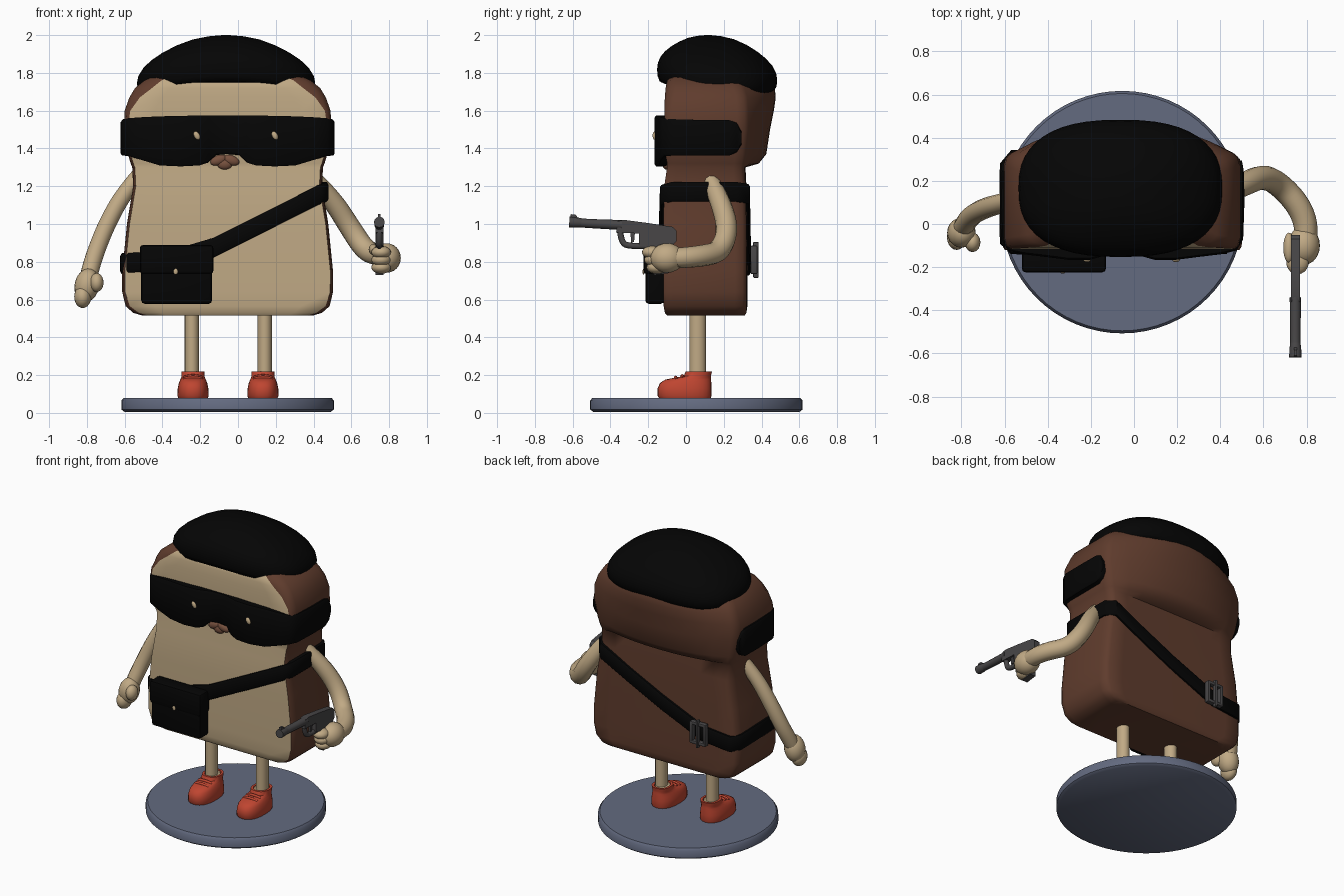
import bpy, bmesh, math
from mathutils import Vector

if "Cube" in bpy.data.objects:
    bpy.data.objects.remove(bpy.data.objects["Cube"])

CX = -0.055


def mat(name, r, g, b):
    m = bpy.data.materials.new(name)
    m.diffuse_color = (r, g, b, 1)
    m.use_nodes = True
    m.node_tree.nodes["Principled BSDF"].inputs["Base Color"].default_value = m.diffuse_color
    return m


CREAM = mat("cream crumb", 0.53, 0.40, 0.235)
CRUST = mat("brown crust", 0.115, 0.045, 0.026)
BLACK = mat("black cloth", 0.0015, 0.0015, 0.0015)
RED = mat("red shoe", 0.52, 0.06, 0.03)
SLATE = mat("slate base", 0.125, 0.145, 0.215)
METAL = mat("dark metal", 0.065, 0.062, 0.064)
MOUTH = mat("mouth brown", 0.19, 0.085, 0.05)


def finish(name, bm, *mats, angle=40):
    bmesh.ops.recalc_face_normals(bm, faces=bm.faces[:])
    me = bpy.data.meshes.new(name)
    bm.to_mesh(me)
    bm.free()
    for m in mats:
        me.materials.append(m)
    me.polygons.foreach_set("use_smooth", [True] * len(me.polygons))
    me.set_sharp_from_angle(angle=math.radians(angle))
    ob = bpy.data.objects.new(name, me)
    bpy.context.collection.objects.link(ob)
    return ob


def loft(name, rings, *mats, rule=None, angle=40, loop=False):
    """Skin a stack of equal-length closed rings; rule(column, row) picks the material."""
    bm = bmesh.new()
    vs = [[bm.verts.new(p) for p in r] for r in rings]
    n = len(vs[0])
    pairs = list(zip(vs, vs[1:])) + ([(vs[-1], vs[0])] if loop else [])
    for j, (a, b) in enumerate(pairs):
        for i in range(n):
            k = (i + 1) % n
            f = bm.faces.new((a[i], a[k], b[k], b[i]))
            f.material_index = rule(i, j) if rule else 0
    if not loop:
        for r in (vs[0], vs[-1]):
            bm.faces.new(r).material_index = 1 if rule else 0
    return finish(name, bm, *mats, angle=angle)


def oval(cx, cy, hx, hy, z, n=2.0, count=40, tilt=0.0, droop=0.0):
    pts = []
    for i in range(count):
        a = 2 * math.pi * i / count
        c, s = math.cos(a), math.sin(a)
        x = math.copysign(abs(c) ** (2 / n), c) * hx
        y = math.copysign(abs(s) ** (2 / n), s) * hy
        pts.append((cx + x, cy + y, z + tilt * y - droop * x * x))
    return pts


def band(name, path, thick, m, loop=False):
    """Cloth band: path of (x, y, top, bottom), clockwise from above, on its outer side."""
    rings, n = [], len(path)
    for i, (x, y, zt, zb) in enumerate(path):
        a = path[(i - 1) % n if loop else max(i - 1, 0)]
        b = path[(i + 1) % n if loop else min(i + 1, n - 1)]
        t = Vector((b[0] - a[0], b[1] - a[1])).normalized()
        ix, iy = x + t.y * thick, y - t.x * thick
        mx, my = x + t.y * 0.008, y - t.x * 0.008
        rings.append([(ix, iy, zb), (mx, my, zb), (x, y, zb + .012),
                      (x, y, zt - .012), (mx, my, zt), (ix, iy, zt)])
    return loft(name, rings, m, loop=loop, angle=50)


def box(name, c, size, m, bevel=0.01):
    bm = bmesh.new()
    bmesh.ops.create_cube(bm, size=1)
    for v in bm.verts:
        v.co = Vector(c) + Vector([v.co[i] * size[i] for i in range(3)])
    bmesh.ops.bevel(bm, geom=bm.edges[:], offset=bevel, segments=2, affect='EDGES', profile=0.5)
    return finish(name, bm, m)


def ball(name, c, r, m, rot=(0, 0, 0)):
    bm = bmesh.new()
    bmesh.ops.create_uvsphere(bm, u_segments=20, v_segments=12, radius=1)
    for v in bm.verts:
        v.co = Vector([v.co[i] * r[i] for i in range(3)])
    ob = finish(name, bm, m)
    ob.location, ob.rotation_euler = c, rot
    return ob


def tube(name, pts, m, depth):
    """Round tube through (x, y, z, radius factor)."""
    cu = bpy.data.curves.new(name, 'CURVE')
    cu.dimensions = '3D'
    cu.bevel_depth, cu.bevel_resolution, cu.use_fill_caps = depth, 4, True
    sp = cu.splines.new('NURBS')
    sp.points.add(len(pts) - 1)
    for p, (x, y, z, r) in zip(sp.points, pts):
        p.co, p.radius = (x, y, z, 1), r
    sp.order_u, sp.use_endpoint_u, sp.resolution_u = 3, True, 6
    cu.materials.append(m)
    ob = bpy.data.objects.new(name, cu)
    bpy.context.collection.objects.link(ob)
    bpy.ops.object.select_all(action='DESELECT')
    ob.select_set(True)
    bpy.context.view_layer.objects.active = ob
    bpy.ops.object.convert(target='MESH')
    return ob


def prism(name, outline, x, w, m):
    return loft(name, [[(x + s * w / 2, y, z) for y, z in outline] for s in (-1, 1)], m, angle=25)


# Display base
loft("base", [oval(CX, .055, r, r, z, count=64) for r, z in
              ((.545, 0.005), (.562, .017), (.562, .065), (.55, .08))], SLATE)

# Bread body: z, half width, front y, back edge y, back middle y, crust rim width
levels = [(.515, .45, -.10, .31, .31, .03), (.53, .50, -.112, .32, .32, .03),
          (.565, .54, -.118, .32, .325, .022), (.64, .558, -.12, .32, .325, .015),
          (.75, .558, -.12, .32, .325, .014), (1.0, .533, -.12, .32, .32, .014),
          (1.2, .50, -.115, .315, .32, .014), (1.30, .505, -.10, .31, .315, .014),
          (1.32, .513, -.10, .315, .385, .014), (1.37, .528, -.11, .32, .425, .014),
          (1.5, .55, -.115, .33, .445, .02), (1.6, .545, -.115, .33, .465, .03),
          (1.67, .52, -.112, .325, .475, .055), (1.72, .49, -.108, .31, .47, .09),
          (1.76, .44, -.10, .29, .45, .09), (1.80, .35, -.05, .25, .40, .09),
          (1.85, .25, .0, .2, .33, .09)]


def slice_ring(z, hw, yf, ye, ym, c):
    ch = hw - c
    front = [(ch * (i / 4 - 1), yf) for i in range(9)]
    right = [(hw - c * .35, yf + .015), (hw, yf + .05), (hw, ye - .06), (hw - .012, ye - .02)]
    bw = hw - .035
    back = [(-bw * t, ye + (ym - ye) * (1 - abs(t) ** 2.2)) for t in [i / 5 - 1 for i in range(11)]]
    left = [(-x, y) for x, y in reversed(right)]
    return [(CX + x, y, z) for x, y in front + right + back + left]


loft("bread_body", [slice_ring(*l) for l in levels], CREAM, CRUST,
     rule=lambda i, j: 0 if i < 8 else 1, angle=50)

# Knitted cap, drooping at the sides and back
cap = [(.86, 1.735), (.95, 1.73), (.99, 1.755), (1.0, 1.79), (.985, 1.825), (.93, 1.862),
       (.84, 1.895), (.72, 1.926), (.56, 1.957), (.38, 1.982), (.2, 1.995), (.04, 2.0)]
loft("cap", [oval(CX - .008, .165 - .05 * (1 - s), .472 * s, .318 * s, z, 2.5, 48, -.09 * s, .2)
             for s, z in cap], BLACK, angle=70)

# Eye mask wrapped round the front and sides
half = [(.06, -.138, 1.575, 1.365), (.10, -.152, 1.575, 1.325), (.15, -.166, 1.575, 1.31),
        (.25, -.166, 1.572, 1.305), (.36, -.152, 1.57, 1.31), (.46, -.14, 1.565, 1.34),
        (.53, -.123, 1.56, 1.36), (.561, -.07, 1.555, 1.362), (.567, .1, 1.55, 1.362),
        (.565, .23, 1.55, 1.362), (.56, .27, 1.535, 1.38), (.555, .295, 1.49, 1.42)]
band("eye_mask", [(CX + x, y, t, b) for x, y, t, b in reversed(half)] +
     [(CX - .005, -.134, 1.575, 1.37)] + [(CX - x, y, t, b) for x, y, t, b in half], .05, BLACK)
for x, y in ((-.218, -.166), (.195, -.166)):
    ball("eye", (x, y, 1.468), (.015, .011, .024), CREAM, (0, -.5, 0))

# Mouth: two lobes meeting in a point below
for s in (-1, 1):
    ball("mouth_lobe", (-.07 + s * .033, -.106, 1.338), (.046, .02, .026), MOUTH, (0, s * .35, 0))
ball("mouth_point", (-.07, -.104, 1.318), (.04, .021, .03), MOUTH)

# Shoulder strap: x, y, centre height
strap = [(.475, .27, 1.17), (.478, .1, 1.17), (.478, -.08, 1.17), (.43, -.138, 1.155),
         (.15, -.142, 1.015), (-.13, -.142, .875), (-.35, -.142, .81), (-.57, -.14, .795),
         (-.622, -.09, .795), (-.624, .1, .79), (-.622, .28, .785), (-.57, .342, .78),
         (-.36, .345, .80), (-.05, .342, .93), (.2, .34, 1.05), (.42, .338, 1.16)]
band("strap", [(x, y, z + .052, z - .052) for x, y, z in strap], .04, BLACK, loop=True)

# Buckle at the back
for s in (-1, 1):
    box("buckle_side", (-.35 + s * .05, .36, .81), (.022, .035, .15), METAL, .006)
    box("buckle_bar", (-.35, .36, .81 + s * .065), (.12, .035, .022), METAL, .006)
box("buckle_prong", (-.35, .37, .81), (.018, .03, .19), METAL, .006)

# Belt pouch with flap and stud
box("pouch", (-.325, -.165, .73), (.375, .10, .305), BLACK, .018)
box("pouch_flap", (-.325, -.172, .812), (.39, .105, .155), BLACK, .018)
ball("pouch_stud", (-.33, -.224, .748), (.012, .006, .016), CREAM)

# Left arm and hand
tube("left_arm", [(-.50, .13, 1.29, .8), (-.60, .10, 1.17, .9), (-.69, .075, 1.01, .95),
                  (-.755, .04, .85, .95), (-.79, -.01, .73, .95), (-.80, -.03, .68, .9)], CREAM, .05)
ball("left_palm", (-.80, -.04, .675), (.065, .07, .09), CREAM, (0, .2, 0))
ball("left_fingers", (-.822, -.06, .615), (.045, .06, .06), CREAM)
ball("left_thumb", (-.748, -.085, .69), (.036, .045, .05), CREAM)

# Right arm and hand
tube("right_arm", [(.41, .13, 1.23, .8), (.50, .18, 1.13, .95), (.60, .225, .97, 1),
                   (.68, .18, .85, 1), (.77, .08, .83, 1), (.805, -.03, .82, .95),
                   (.79, -.10, .82, .9)], CREAM, .057)
ball("right_palm", (.787, -.10, .82), (.075, .09, .078), CREAM)
for i in range(3):
    ball("right_finger", (.758, -.178 + .012 * i, .85 - .04 * i), (.052, .055, .034), CREAM)
ball("right_thumb", (.718, -.11, .865), (.026, .07, .03), CREAM)

# Pistol
GX = .748
prism("pistol_frame", [(-.37, .955), (-.36, 1.015), (-.33, 1.022), (-.2, 1.005), (-.07, .985),
                       (-.05, .965), (-.05, .91), (-.08, .88), (-.09, .74), (-.17, .73),
                       (-.19, .875), (-.25, .885), (-.25, .95)], GX, .042, METAL)
tube("pistol_barrel", [(GX, -.34, .995, 1.1), (GX, -.48, 1.0, 1), (GX, -.56, 1.006, 1)], METAL, .024)
tube("pistol_muzzle", [(GX, -.55, 1.006, .9), (GX, -.58, 1.008, 1.1), (GX, -.618, 1.01, 1.1)], METAL, .026)
prism("pistol_sight", [(-.615, 1.03), (-.61, 1.052), (-.585, 1.05), (-.57, 1.03)], GX, .014, METAL)
tube("trigger_guard", [(GX, -.35, .975, 1), (GX, -.345, .90, 1), (GX, -.29, .88, 1),
                       (GX, -.18, .885, 1)], METAL, .016)
prism("trigger", [(-.295, .96), (-.27, .96), (-.275, .905), (-.29, .90)], GX, .016, METAL)

# Legs and shoes
shoe = [(.075, .076, -.14, .13), (.09, .083, -.15, .135), (.13, .081, -.15, .135),
        (.158, .075, -.138, .134), (.176, .068, -.11, .133), (.186, .063, -.06, .132),
        (.195, .061, -.012, .132), (.218, .061, -.002, .137), (.218, .046, .013, .122),
        (.19, .044, .015, .12)]
for side, x in (("left", -.238), ("right", .132)):
    loft(side + "_shoe", [oval(x, (a + b) / 2, h, (b - a) / 2, z, 2.4, 28) for z, h, a, b in shoe], RED)
    lx = x - .006 if side == "left" else x + .01
    loft(side + "_leg", [oval(lx, .062, .038, .044, z, count=20) for z in (.15, .56)], CREAM)
    for y, z in ((-.025, .198), (-.06, .19)):
        tube(side + "_lace", [(x - .05, y + .01, z - .012, 1), (x, y, z + .008, 1),
                              (x + .05, y + .01, z - .012, 1)], RED, .009)
    loft(side + "_sock", [oval(x, .066, .044, .052, z, count=20) for z in (.19, .214)], CREAM)
